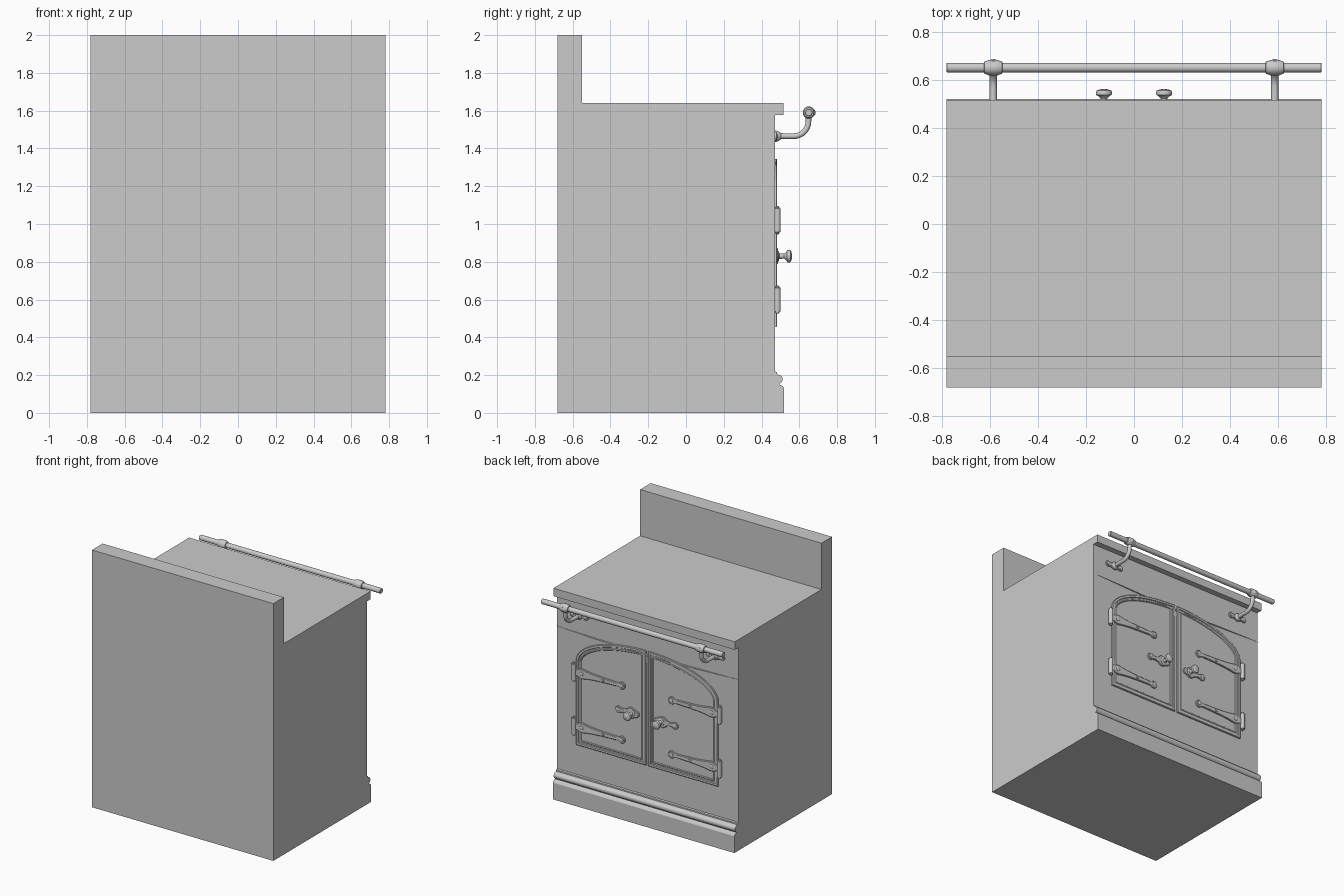
import bpy, bmesh, math
from mathutils import Vector

if "Cube" in bpy.data.objects:
    bpy.data.objects.remove(bpy.data.objects["Cube"])


def finish(name, bm, mirror=False):
    bmesh.ops.recalc_face_normals(bm, faces=bm.faces)
    me = bpy.data.meshes.new(name)
    bm.to_mesh(me)
    bm.free()
    for p in me.polygons:
        p.use_smooth = True
    me.set_sharp_from_angle(angle=math.radians(32))
    ob = bpy.data.objects.new(name, me)
    bpy.context.collection.objects.link(ob)
    if mirror:
        ob.modifiers.new("mirror", 'MIRROR').use_axis[0] = True
    return ob


def plate(name, pts, y0, y1, insets=()):
    """Extrude an (x, z) outline along +y, then step the outer face with insets."""
    bm = bmesh.new()
    a = [bm.verts.new((x, y0, z)) for x, z in pts]
    b = [bm.verts.new((x, y1, z)) for x, z in pts]
    n = len(pts)
    bm.faces.new(a)
    face = bm.faces.new(b)
    for i in range(n):
        j = (i + 1) % n
        bm.faces.new((a[i], a[j], b[j], b[i]))
    bmesh.ops.recalc_face_normals(bm, faces=bm.faces)
    for t, d in insets:
        bmesh.ops.inset_individual(bm, faces=[face], thickness=t, depth=d, use_even_offset=True)
    return finish(name, bm, True)


def sweep(name, rings, mirror=True, n=24):
    """Skin circles given as (centre, direction, radius)."""
    bm = bmesh.new()
    prev = None
    loops = []
    for c, d, r in rings:
        d = Vector(d).normalized()
        u = Vector((1, 0, 0)) if abs(d.x) < 0.5 else Vector((0, 0, 1))
        w = d.cross(u)
        loop = [bm.verts.new(Vector(c) + r * (math.cos(t) * u + math.sin(t) * w))
                for t in (2 * math.pi * i / n for i in range(n))]
        if prev:
            for i in range(n):
                j = (i + 1) % n
                bm.faces.new((prev[i], prev[j], loop[j], loop[i]))
        prev = loop
        loops.append(loop)
    bm.faces.new(loops[0])
    bm.faces.new(loops[-1])
    return finish(name, bm, mirror)


def lathe(name, origin, axis, prof, mirror=True, n=24):
    o, d = Vector(origin), Vector(axis)
    return sweep(name, [(o + d * h, d, r) for h, r in prof], mirror, n)


def symmetric(half, z):
    """Outline from (x, half height) pairs about the line at height z."""
    return [(x, z + h) for x, h in half] + [(x, z - h) for x, h in reversed(half) if h > 0]


X, Y, Z = (1, 0, 0), (0, 1, 0), (0, 0, 1)

# Body: one moulded side profile (y, z) running the full width
prof = [(-.68, 0), (.52, 0), (.52, .13), (.512, .142), (.494, .15)]
prof += [(.488 + .024 * math.cos(t), .178 + .024 * math.sin(t))
         for t in (math.radians(a) for a in range(-65, 91, 15))]
prof += [(.482, .205), (.482, .216), (.47, .22), (.47, 1.578), (.515, 1.578), (.515, 1.64),
         (-.55, 1.64), (-.55, 2), (-.68, 2)]
bm = bmesh.new()
f = bm.faces.new([bm.verts.new((-.78, y, z)) for y, z in prof])
ext = bmesh.ops.extrude_face_region(bm, geom=[f])
bmesh.ops.translate(bm, vec=(1.56, 0, 0), verts=[v for v in ext['geom'] if isinstance(v, bmesh.types.BMVert)])
finish("stove_body", bm)

# Pair of arched doors with raised moulded rims
xc, xo, zb, zs, rise = .010, .61, .455, 1.11, .235
outline = [(xc, zb), (xo, zb)]
t_end = math.acos(xc / xo)
for i in range(29):
    t = t_end * i / 28
    outline.append((xo * math.cos(t), zs + rise * math.sin(t)))
plate("doors", outline, .465, .479,
      [(.004, .003), (.014, 0), (.004, -.006), (.010, 0), (.004, .004), (.005, 0), (.004, -.005)])

# Strap hinges: tapered strap, round end, rivets and barrel
for tag, z in (("lower", .6), ("upper", 1.02)):
    end = [(.215 - .028 * math.cos(t), .028 * math.sin(t)) for t in
           (math.radians(a) for a in range(0, 151, 15))]
    strap = end + [(.27, .015), (.36, .018), (.45, .023), (.51, .030), (.545, .037),
                   (.575, .036), (.595, .026), (.625, .026)]
    plate(tag + "_hinge_strap", symmetric(strap, z), .468, .484, [(.004, .003)])
    for nm, x, r in (("end", .215, .014), ("middle", .375, .010), ("root", .56, .015)):
        lathe(f"{tag}_{nm}_rivet", (x, .484, z), Y,
              [(0, r), (.005, r), (.008, r * .75), (.009, r * .3)], n=16)
    lathe(tag + "_hinge_barrel", (.626, .484, z), Z,
          [(-.075, .005), (-.070, .010), (-.064, .010), (-.062, .017), (.062, .017),
           (.064, .010), (.070, .010), (.075, .005)])

# Latch plates and knobs
left = [(.090 - .024 * math.cos(t), .024 * math.sin(t)) for t in
        (math.radians(a) for a in range(0, 76, 15))]
mid = [(.135 - .042 * math.cos(t), .042 * math.sin(t)) for t in
       (math.radians(a) for a in range(45, 151, 15))]
right = [(.243 - .026 * math.cos(t), .026 * math.sin(t)) for t in
         (math.radians(a) for a in range(45, 181, 15))]
plate("latch_plate", symmetric(left + mid + [(.20, .013)] + right, .83), .468, .484, [(.004, .003)])
lathe("latch_rivet", (.243, .484, .83), Y, [(0, .013), (.005, .013), (.009, .005)], n=16)
lathe("door_knob", (.125, .48, .83), Y,
      [(0, .028), (.010, .028), (.014, .015), (.040, .013), (.046, .017), (.052, .024), (.056, .032),
       (.066, .034), (.074, .031), (.079, .020), (.081, .006)])

# Towel rail with brackets
lathe("rail", (0, .65, 1.59), X, [(-.78, .017), (-.777, .020), (.777, .020), (.78, .017)], False)
lathe("rail_collar", (.585, .65, 1.59), X,
      [(-.038, .021), (-.036, .026), (-.028, .028), (-.018, .032), (.018, .032),
       (.028, .028), (.036, .026), (.038, .021)])
lathe("collar_screw", (.585, .665, 1.59), Y, [(0, .016), (.015, .016), (.020, .008)], n=16)
arm = [((.585, .47, 1.465), Y, .016), ((.585, .55, 1.465), Y, .015)]
for i in range(11):
    t = math.radians(9 * i)
    arm.append(((.585, .57 + .078 * math.sin(t), 1.543 - .078 * math.cos(t)),
                (0, math.cos(t), math.sin(t)), .015))
arm.append(((.585, .65, 1.585), Z, .017))
sweep("rail_bracket_arm", arm)
lathe("bracket_boss", (.585, .47, 1.465), Y, [(0, .028), (.014, .028), (.024, .023), (.032, .017)])
ear = [(-.065, 0.020)]
lobe = [(-.058 - .022 * math.cos(t), .022 * math.sin(t)) for t in
        (math.radians(a) for a in range(0, 136, 15))]
bulge = [(-.030 * math.cos(t), .030 * math.sin(t)) for t in
         (math.radians(a) for a in range(45, 91, 15))]
half = lobe + bulge
half = half + [(-x, h) for x, h in reversed(half[:-1])]
plate("bracket_plate", symmetric([(.585 + x, h) for x, h in half], 1.465), .465, .478, [(.003, .003)])
for s in (-1, 1):
    lathe("bracket_screw", (.585 + s * .058, .478, 1.465), Y, [(0, .011), (.006, .011), (.009, .005)], n=16)
